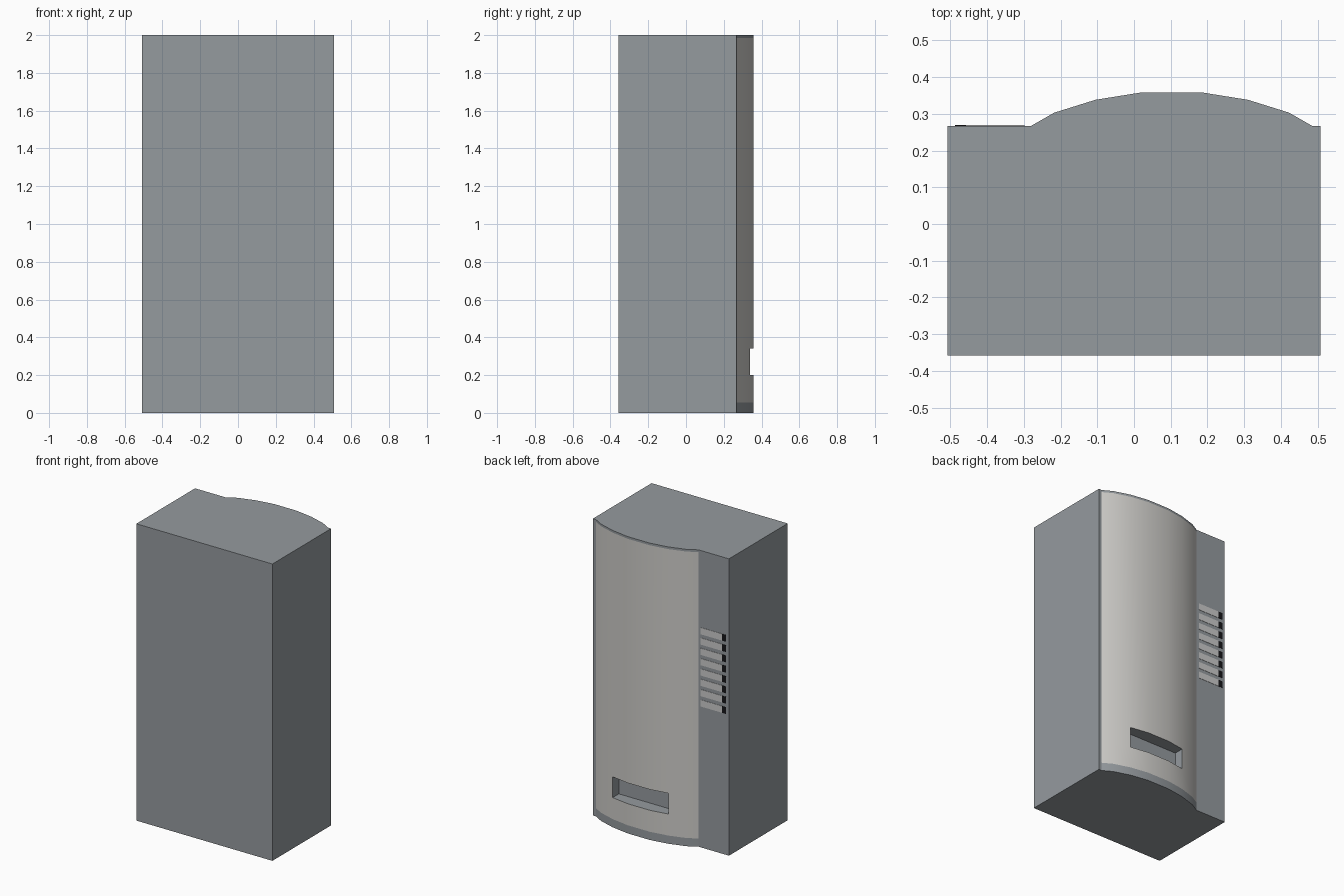
import bpy, bmesh

if "Cube" in bpy.data.objects:
    bpy.data.objects.remove(bpy.data.objects["Cube"])

def material(name, rgb):
    m = bpy.data.materials.new(name)
    m.diffuse_color = (*rgb, 1)
    m.use_nodes = True
    m.node_tree.nodes["Principled BSDF"].inputs["Base Color"].default_value = m.diffuse_color
    return m

GREY = material("cabinet grey", (0.30, 0.325, 0.345))
LIGHT = material("door light grey", (0.62, 0.61, 0.585))
PALE = material("button pale grey", (0.60, 0.60, 0.60))
BLACK = material("slot black", (0.008, 0.008, 0.01))

def finish(bm, name, *mats):
    bmesh.ops.recalc_face_normals(bm, faces=bm.faces)
    mesh = bpy.data.meshes.new(name)
    bm.to_mesh(mesh)
    bm.free()
    ob = bpy.data.objects.new(name, mesh)
    for m in mats:
        mesh.materials.append(m)
    bpy.context.collection.objects.link(ob)
    return ob

def box(name, x0, x1, y0, y1, z0, z1, mat):
    bm = bmesh.new()
    bmesh.ops.create_cube(bm, size=1)
    for v in bm.verts:
        v.co = (x1 if v.co.x > 0 else x0, y1 if v.co.y > 0 else y0, z1 if v.co.z > 0 else z0)
    return finish(bm, name, mat)

FACE_Y = 0.267
box("cabinet", -0.507, 0.507, -0.358, FACE_Y, 0, 2, GREY)

# Bowed door: profile swept through height levels, with trim bands and a hatch
profile = [(-0.28, FACE_Y), (-0.217, 0.303), (-0.105, 0.338), (0.02, 0.358),
           (0.185, 0.358), (0.31, 0.338), (0.422, 0.303), (0.485, FACE_Y)]
levels = [0, 0.055, 0.2, 0.34, 1.985, 2]
HATCH_COLS, HATCH_ROW = (2, 3, 4), 2
bm = bmesh.new()
grid = [[bm.verts.new((x, y, z)) for x, y in profile] for z in levels]
for r in range(len(levels) - 1):
    for c in range(len(profile) - 1):
        if r == HATCH_ROW and c in HATCH_COLS:
            continue
        f = bm.faces.new((grid[r][c], grid[r][c + 1], grid[r + 1][c + 1], grid[r + 1][c]))
        f.material_index = 1 if 0 < r < len(levels) - 2 else 0
        f.smooth = True
bm.faces.new(grid[0])
bm.faces.new(grid[-1])
finish(bm, "door", GREY, LIGHT)

# Delivery hatch lining, running from the door surface back to the cabinet
bm = bmesh.new()
front = profile[HATCH_COLS[0]:HATCH_COLS[-1] + 2]
xa, xb = front[0][0], front[-1][0]
z0, z1 = levels[HATCH_ROW], levels[HATCH_ROW + 1]
BACK_Y = FACE_Y + 0.005
outline = front + [(xb, BACK_Y), (xa, BACK_Y)]
low = [bm.verts.new((x, y, z0)) for x, y in outline]
high = [bm.verts.new((x, y, z1)) for x, y in outline]
bm.faces.new(low).normal_update()
bm.faces.new(high)
n = len(outline)
for i in range(len(front) - 1, n):
    j = (i + 1) % n
    bm.faces.new((low[i], low[j], high[j], high[i]))
finish(bm, "hatch_lining", GREY)
lining = bpy.data.objects["hatch_lining"].data
lining.flip_normals()

# Selection buttons with coin slots beside them
for i in range(8):
    z = 0.95 + i * 0.0695
    box(f"button_{i + 1}", -0.4575, -0.298, FACE_Y - 0.002, FACE_Y + 0.002, z, z + 0.045, PALE)
    box(f"slot_{i + 1}", -0.487, -0.4575, FACE_Y - 0.002, FACE_Y + 0.002, z, z + 0.045, BLACK)

# Smooth the bowed door, keeping trim caps sharp
door = bpy.data.objects["door"]
bpy.context.view_layer.objects.active = door
door.select_set(True)
bpy.ops.object.shade_smooth_by_angle(angle=0.6)
